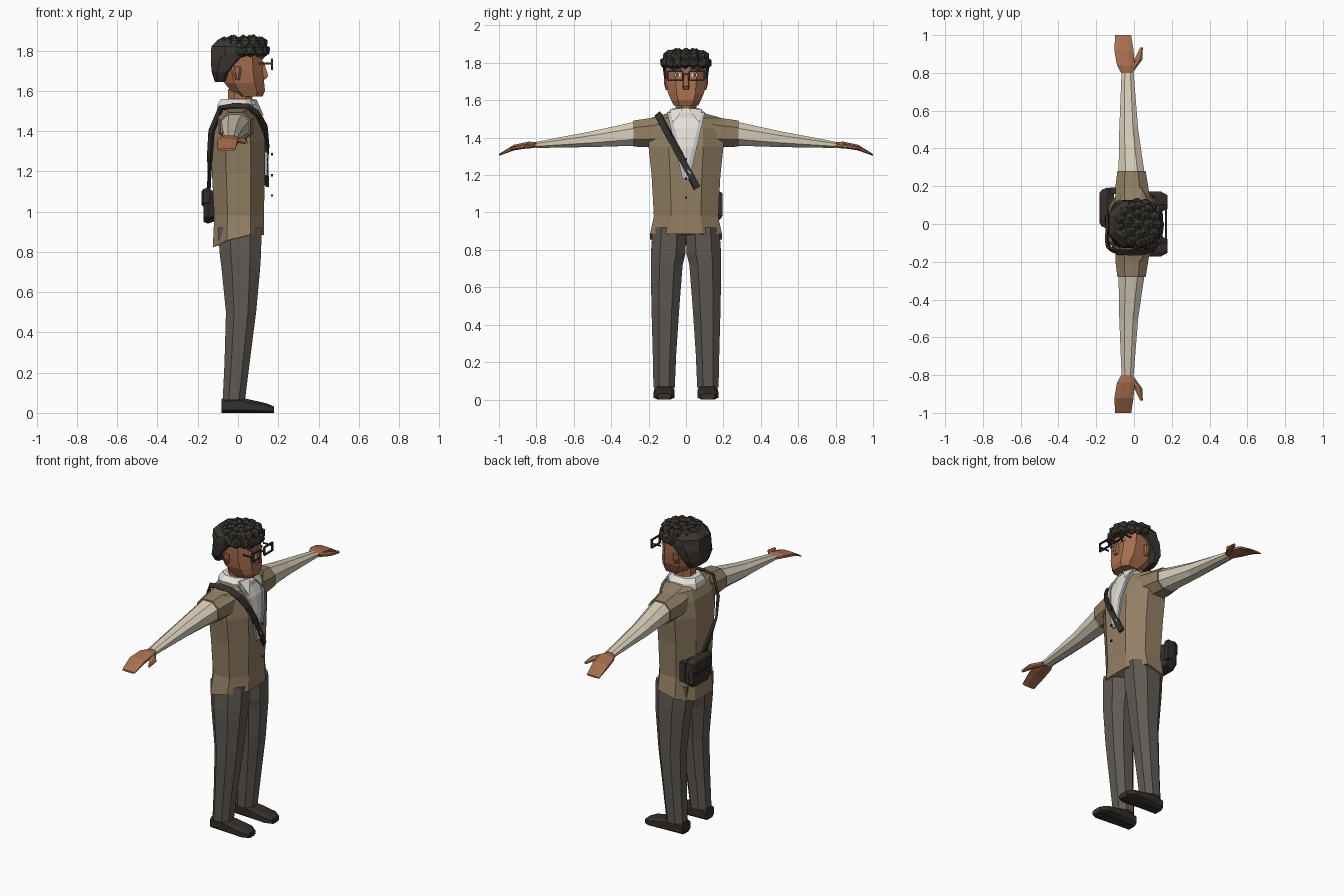
import bpy, bmesh, math, random
from mathutils import Vector

random.seed(4)


def mat(name, r, g, b):
    m = bpy.data.materials.new(name)
    m.diffuse_color = (r, g, b, 1)
    return m


SKIN = mat("skin", 0.38, 0.155, 0.075)
HAIR = mat("hair_black", 0.043, 0.037, 0.031)
VEST = mat("vest_tan", 0.29, 0.213, 0.127)
SHIRT = mat("shirt_cream", 0.69, 0.62, 0.49)
WHITE = mat("collar_white", 0.78, 0.74, 0.68)
EDGE = mat("lapel_grey", 0.48, 0.52, 0.56)
TROUSER = mat("trouser_grey", 0.115, 0.102, 0.088)
LEATHER = mat("dark_leather", 0.034, 0.028, 0.025)


def finish(name, bm, m, mirror=False):
    bmesh.ops.recalc_face_normals(bm, faces=bm.faces)
    me = bpy.data.meshes.new(name)
    bm.to_mesh(me)
    bm.free()
    me.materials.append(m)
    ob = bpy.data.objects.new(name, me)
    bpy.context.collection.objects.link(ob)
    if mirror:
        mod = ob.modifiers.new("mirror", 'MIRROR')
        mod.use_axis = (False, True, False)
        mod.use_mirror_merge = False
    return ob


def loft(name, rings, m, mirror=False):
    """Skin a list of equal-length point rings and cap both ends."""
    bm = bmesh.new()
    vs = [[bm.verts.new(p) for p in r] for r in rings]
    n = len(vs[0])
    for a, b in zip(vs, vs[1:]):
        for i in range(n):
            bm.faces.new((a[i], a[(i + 1) % n], b[(i + 1) % n], b[i]))
    bm.faces.new(vs[0])
    bm.faces.new(vs[-1])
    return finish(name, bm, m, mirror)


def octo(axis, pos, a0, a1, b0, b1, c=0.27):
    """Chamfered rectangle across the given axis."""
    da, db = (a1 - a0) * c, (b1 - b0) * c
    pts = [(a0 + da, b0), (a1 - da, b0), (a1, b0 + db), (a1, b1 - db),
           (a1 - da, b1), (a0 + da, b1), (a0, b1 - db), (a0, b0 + db)]
    return [{'x': (pos, a, b), 'y': (a, pos, b), 'z': (a, b, pos)}[axis] for a, b in pts]


def tube(name, axis, rows, m, mirror=False, c=0.27):
    return loft(name, [octo(axis, *r, c) for r in rows], m, mirror)


def column(rows):
    """Symmetric rows (z, x back, x front, half width)."""
    return [(z, a, b, -h, h) for z, a, b, h in rows]


def box(name, lo, hi, m, mirror=False):
    return loft(name, [[(x, lo[1], lo[2]), (x, hi[1], lo[2]), (x, hi[1], hi[2]), (x, lo[1], hi[2])]
                       for x in (lo[0], hi[0])], m, mirror)


def ribbon(name, pts, width, thick, m):
    """Flat band through points, facing away from the body axis."""
    pts = [Vector(p) for p in pts]
    rings = []
    for i, p in enumerate(pts):
        t = (pts[min(i + 1, len(pts) - 1)] - pts[max(i - 1, 0)]).normalized()
        out = (p - Vector((0, 0, 1.35 if p.z > 1.48 else p.z))).normalized()
        s = t.cross(out).normalized() * width / 2
        n = s.cross(t).normalized() * thick / 2
        rings.append([p + s + n, p - s + n, p - s - n, p + s - n])
    return loft(name, rings, m)


# vest body, hem dips at the back
rows = column([(0.885, -0.125, 0.13, 0.192), (0.98, -0.118, 0.128, 0.172), (1.2, -0.13, 0.135, 0.184),
               (1.35, -0.135, 0.135, 0.2), (1.45, -0.12, 0.115, 0.2), (1.505, -0.095, 0.09, 0.19),
               (1.53, -0.075, 0.07, 0.1)])
rings = [octo('z', *r) for r in rows]
rings[0] = [(x, y, z + min(0, x) * 0.5) for x, y, z in rings[0]]
loft("vest_body", rings, VEST)
tube("vest_sleeve", 'y', [(0.12, -0.1, 0.085, 1.35, 1.522), (0.2, -0.098, 0.075, 1.35, 1.503),
                          (0.28, -0.088, 0.062, 1.352, 1.492)], VEST, True)

# shirt sleeves, hands and thumbs
tube("shirt_sleeve", 'y', [(0.27, -0.082, 0.056, 1.357, 1.486), (0.5, -0.078, 0.022, 1.35, 1.435),
                           (0.8, -0.066, -0.002, 1.345, 1.378)], SHIRT, True)
tube("hand", 'y', [(0.785, -0.06, -0.006, 1.348, 1.374), (0.84, -0.09, 0.002, 1.345, 1.379),
                   (0.92, -0.104, -0.002, 1.332, 1.362), (1.0, -0.1, -0.015, 1.303, 1.313)], SKIN, True)
tube("thumb", 'y', [(0.81, -0.03, 0.0, 1.345, 1.37), (0.87, 0.0, 0.044, 1.34, 1.365),
                    (0.935, 0.034, 0.047, 1.335, 1.35)], SKIN, True)

# trousers
tube("trouser_leg", 'z', [(0.92, -0.1, 0.118, 0.0, 0.178), (0.78, -0.09, 0.114, 0.003, 0.188),
                          (0.72, -0.082, 0.11, 0.018, 0.188), (0.5, -0.06, 0.09, 0.035, 0.185),
                          (0.25, -0.067, 0.058, 0.052, 0.178), (0.065, -0.076, 0.035, 0.06, 0.174)], TROUSER, True)

# shoes
tube("shoe", 'x', [(x, 0.117 - w, 0.117 + w, 0, h) for x, w, h in
                   [(-0.082, 0.042, 0.07), (0, 0.05, 0.078), (0.05, 0.054, 0.068),
                    (0.14, 0.056, 0.048), (0.178, 0.036, 0.032)]], LEATHER, True, 0.2)

# neck and collar
tube("neck", 'z', column([(1.5, -0.05, 0.065, 0.055), (1.61, -0.05, 0.075, 0.055)]), SKIN)
tube("collar", 'z', column([(1.5, -0.105, 0.098, 0.11), (1.535, -0.1, 0.095, 0.1),
                            (1.56, -0.085, 0.075, 0.068)]), WHITE)
loft("collar_flap", [[(x + 0.08, 0.012, 1.558), (x + 0.06, 0.085, 1.552), (x + 0.115, 0.07, 1.478)]
                     for x in (0, 0.012)], WHITE, True)


def front_x(z):
    """Front surface of the vest at a height."""
    for a, b in zip(rows, rows[1:]):
        if z <= b[0]:
            return a[2] + (b[2] - a[2]) * (z - a[0]) / (b[0] - a[0])
    return rows[-1][2]


# shirt front in the V neck, with edging strips
levels = [1.18, 1.27, 1.35, 1.45, 1.505, 1.535]


def v_half(z):
    return 0.004 + 0.082 * (z - 1.18) / 0.355


loft("shirt_front", [[(front_x(z) - 0.003, -v_half(z), z), (front_x(z) - 0.003, v_half(z), z),
                      (front_x(z) + 0.005, v_half(z), z), (front_x(z) + 0.009, 0, z),
                      (front_x(z) + 0.005, -v_half(z), z)] for z in levels], WHITE)
loft("lapel_edge", [[(front_x(z) + d, v_half(z) + e, z) for d, e in
                     ((-0.002, -0.006), (0.011, -0.006), (0.011, 0.015), (-0.002, 0.015))]
                    for z in levels], EDGE, True)

# floating vest buttons
for z in (1.08, 1.18, 1.285):
    box("button", (0.165, -0.006, z - 0.006), (0.173, 0.006, z + 0.006), LEATHER)

# shoulder strap, front and back
ribbon("strap_front", [(-0.03, -0.15, 1.524), (0.05, -0.147, 1.52), (0.098, -0.13, 1.485),
                       (0.132, -0.095, 1.42), (0.145, -0.04, 1.32), (0.142, 0.06, 1.13)], 0.036, 0.014, LEATHER)
ribbon("strap_back", [(-0.02, -0.15, 1.524), (-0.085, -0.148, 1.515), (-0.132, -0.13, 1.4),
                      (-0.14, -0.1, 1.28), (-0.142, -0.02, 1.17), (-0.148, 0.06, 1.08)], 0.03, 0.014, LEATHER)

# satchel with flap and side tab
tube("bag", 'x', [(-0.105, 0.0, 0.192, 0.955, 1.1), (-0.15, -0.02, 0.19, 0.94, 1.11),
                  (-0.172, 0.0, 0.17, 0.95, 1.1)], LEATHER, c=0.18)
tube("bag_flap", 'x', [(-0.14, -0.026, 0.194, 1.03, 1.122), (-0.172, -0.012, 0.18, 1.025, 1.112),
                       (-0.182, 0.005, 0.165, 1.035, 1.1)], LEATHER, c=0.18)
box("bag_tab", (-0.13, 0.16, 0.98), (-0.09, 0.194, 1.1), LEATHER)

# head, nose and ears
tube("head", 'z', column([(1.572, 0.0, 0.122, 0.066), (1.6, -0.035, 0.134, 0.08), (1.64, -0.068, 0.13, 0.097),
                          (1.7, -0.08, 0.124, 0.105), (1.78, -0.09, 0.12, 0.107),
                          (1.83, -0.07, 0.09, 0.08)]), SKIN, c=0.24)
loft("nose", [[(0.11, -0.012, 1.745), (0.11, 0.012, 1.745), (0.13, 0.009, 1.74), (0.13, -0.009, 1.74)],
              [(0.11, -0.022, 1.67), (0.11, 0.022, 1.67), (0.15, 0.013, 1.675), (0.15, -0.013, 1.675)],
              [(0.11, -0.02, 1.655), (0.11, 0.02, 1.655), (0.138, 0.012, 1.658), (0.138, -0.012, 1.658)]], SKIN)
tube("ear", 'z', [(1.655, -0.012, 0.008, 0.09, 0.108), (1.69, -0.022, 0.014, 0.09, 0.118),
                  (1.72, -0.02, 0.014, 0.09, 0.116)], SKIN, True)

# eyes and brows
box("eye_white", (0.11, 0.03, 1.727), (0.126, 0.062, 1.742), WHITE, True)
box("pupil", (0.11, 0.04, 1.726), (0.128, 0.053, 1.743), HAIR, True)
box("brow", (0.11, 0.022, 1.762), (0.128, 0.072, 1.772), HAIR, True)

# glasses: rims, bridge and short temples
for z in (1.708, 1.756):
    box("rim_bar", (0.164, 0.016, z - 0.004), (0.174, 0.1, z + 0.004), LEATHER, True)
for y in (0.018, 0.098):
    box("rim_post", (0.164, y - 0.004, 1.708), (0.174, y + 0.004, 1.756), LEATHER, True)
box("bridge", (0.164, -0.018, 1.736), (0.174, 0.018, 1.744), LEATHER)
box("temple", (0.105, 0.096, 1.732), (0.17, 0.103, 1.74), LEATHER, True)

# hair: smooth back shell under a crown of faceted curls
tube("hair_shell", 'z', column([(1.645, -0.115, -0.06, 0.085), (1.69, -0.13, -0.035, 0.112),
                                (1.74, -0.135, 0.025, 0.12), (1.765, -0.135, 0.05, 0.123),
                                (1.785, -0.135, 0.125, 0.126), (1.82, -0.132, 0.13, 0.122),
                                (1.855, -0.1, 0.105, 0.09)]), HAIR)
bm = bmesh.new()
for count, rad, z, size in ((15, 0.108, 1.80, 0.036), (13, 0.094, 1.835, 0.035),
                            (8, 0.055, 1.848, 0.033), (1, 0, 1.845, 0.033)):
    for i in range(count):
        a = 2 * math.pi * (i + random.uniform(-0.15, 0.15)) / count
        new = bmesh.ops.create_icosphere(bm, subdivisions=1, radius=size * random.uniform(0.92, 1.05))['verts']
        spin = random.uniform(0, 3)
        c, s = math.cos(spin), math.sin(spin)
        for v in new:
            x, y, h = v.co
            v.co = (x * c - y * s + 0.022 + rad * math.cos(a), x * s + y * c + rad * math.sin(a), h + z)
finish("hair_curls", bm, HAIR)
